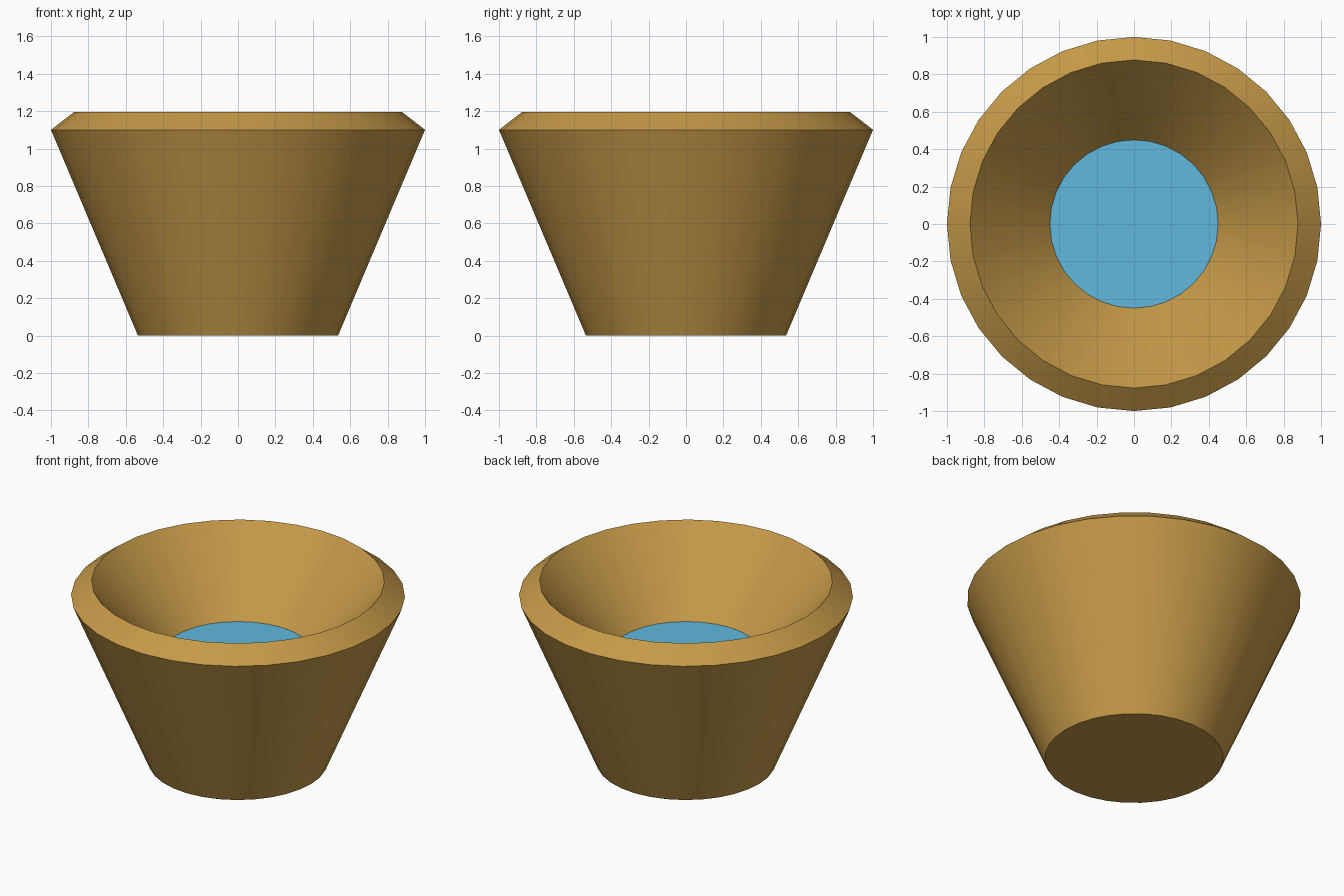
import bpy, bmesh, math

if "Cube" in bpy.data.objects:
    bpy.data.objects.remove(bpy.data.objects["Cube"])

SIDES = 32


def material(name, color):
    m = bpy.data.materials.new(name)
    m.diffuse_color = color
    m.use_nodes = True
    m.node_tree.nodes["Principled BSDF"].inputs["Base Color"].default_value = m.diffuse_color
    return m


def lathe(name, profile, mat, cap_start=False):
    """Revolve (radius, z) points around z."""
    bm = bmesh.new()
    rings = []
    for r, z in profile:
        rings.append([bm.verts.new((r * math.cos(2 * math.pi * i / SIDES),
                                    r * math.sin(2 * math.pi * i / SIDES), z))
                      for i in range(SIDES)])
    for a, b in zip(rings, rings[1:]):
        for i in range(SIDES):
            j = (i + 1) % SIDES
            bm.faces.new((a[i], a[j], b[j], b[i]))
    if cap_start:
        bm.faces.new(rings[0][::-1])
    if len(rings) == 1:
        bm.faces.new(rings[0])
    mesh = bpy.data.meshes.new(name)
    bm.to_mesh(mesh)
    bm.free()
    obj = bpy.data.objects.new(name, mesh)
    bpy.context.collection.objects.link(obj)
    mesh.materials.append(mat)
    bpy.ops.object.select_all(action='DESELECT')
    obj.select_set(True)
    bpy.context.view_layer.objects.active = obj
    bpy.ops.object.shade_smooth_by_angle(angle=math.radians(30))
    return obj


wood = material("wood", (0.56, 0.32, 0.065, 1))
blue = material("water_blue", (0.115, 0.48, 0.72, 1))

# Tapered bowl: base, outer wall, bevelled rim, sloping inner wall
lathe("bowl", [(0.535, 0), (1.0, 1.10), (0.877, 1.195), (0.45, 0.72)],
      wood, cap_start=True)

# Water surface closing the inner wall
lathe("water", [(0.45, 0.72)], blue)
